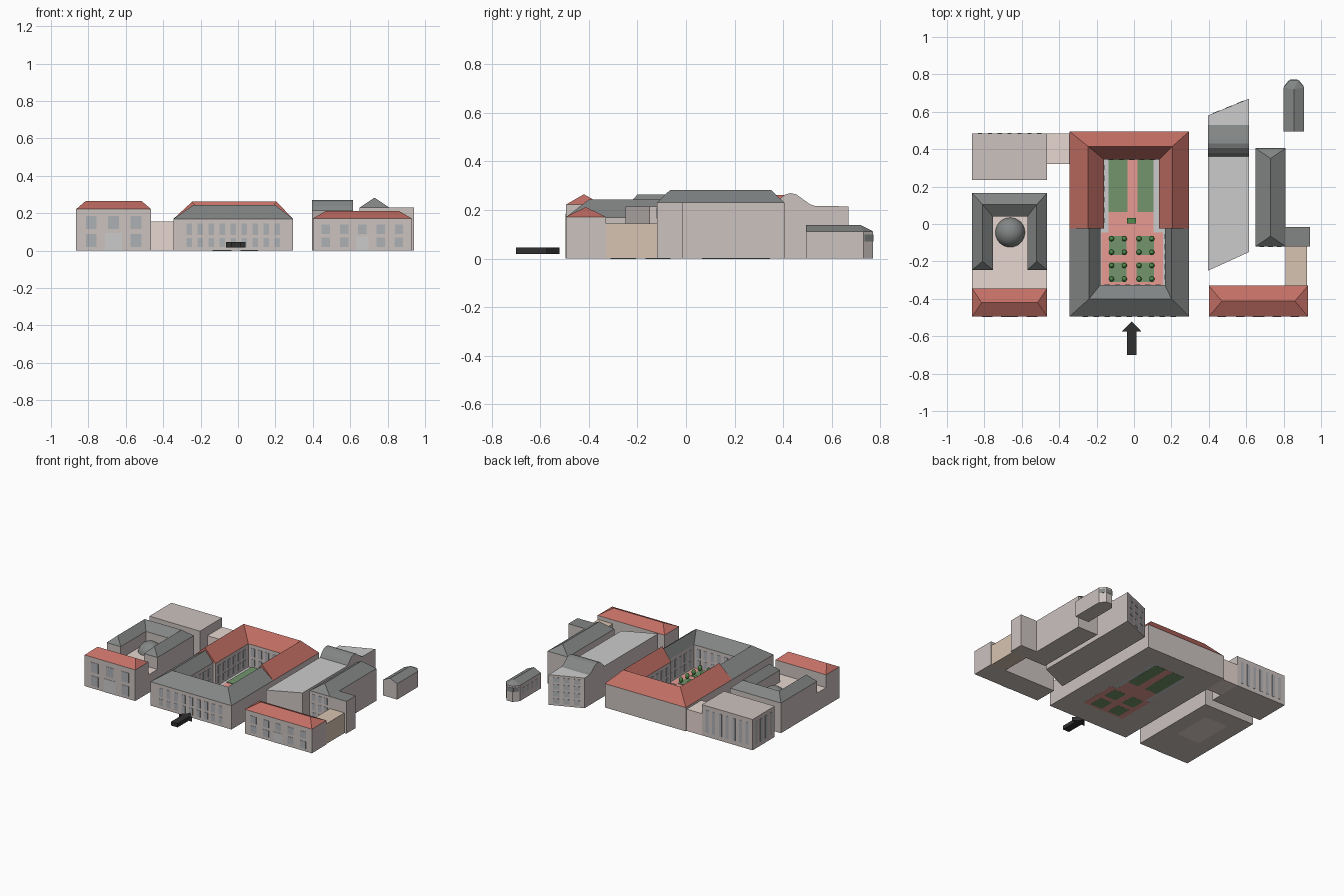
import bpy, bmesh
from math import radians
from mathutils import Vector, Matrix

if "Cube" in bpy.data.objects:
    bpy.data.objects.remove(bpy.data.objects["Cube"])

def mat(name, r, g, b):
    m = bpy.data.materials.new(name)
    m.diffuse_color = (r, g, b, 1)
    m.use_nodes = True
    m.node_tree.nodes["Principled BSDF"].inputs["Base Color"].default_value = m.diffuse_color
    return m

WALL = mat("stone", .60, .54, .52)
PINK = mat("pink_render", .80, .68, .64)
TAN = mat("tan_render", .68, .55, .44)
RED = mat("red_tile", .55, .16, .13)
SLATE = mat("slate", .23, .24, .24)
GREY = mat("grey_roof", .55, .55, .55)
GLASS = mat("glass", .42, .44, .46)
PATH = mat("path", .80, .33, .29)
GRASS = mat("grass", .17, .30, .15)
LEAF = mat("leaf", .08, .26, .07)
BLACK = mat("black", .03, .03, .03)

def finish(name, bm, mats):
    bmesh.ops.recalc_face_normals(bm, faces=bm.faces)
    me = bpy.data.meshes.new(name)
    bm.to_mesh(me)
    bm.free()
    for m in mats:
        me.materials.append(m)
    ob = bpy.data.objects.new(name, me)
    bpy.context.collection.objects.link(ob)
    return ob

def mesh(name, verts, groups):
    """groups: list of (material, faces)"""
    bm = bmesh.new()
    vs = [bm.verts.new(v) for v in verts]
    for i, (m, faces) in enumerate(groups):
        for f in faces:
            bm.faces.new([vs[k] for k in f]).material_index = i
    return finish(name, bm, [g[0] for g in groups])

def prism(name, pts, z0, z1, m, top=None):
    n = len(pts)
    vs = [(x, y, z) for z in (z0, z1) for x, y in pts]
    sides = [(i, (i + 1) % n, n + (i + 1) % n, n + i) for i in range(n)]
    return mesh(name, vs, [(m, sides + [tuple(range(n))]), (top or m, [tuple(range(n, 2 * n))])])

def box(name, x0, x1, y0, y1, z0, z1, m, top=None):
    return prism(name, [(x0, y0), (x1, y0), (x1, y1), (x0, y1)], z0, z1, m, top)

def hip(name, x0, x1, y0, y1, z, zr, inset, m):
    """Hipped roof whose ridge follows the longer side"""
    c = [(x0, y0, z), (x1, y0, z), (x1, y1, z), (x0, y1, z)]
    xm, ym = (x0 + x1) / 2, (y0 + y1) / 2
    if x1 - x0 > y1 - y0:
        r = [(x0 + inset, ym, zr), (x1 - inset, ym, zr)]
    else:
        c = c[1:] + c[:1]
        r = [(xm, y0 + inset, zr), (xm, y1 - inset, zr)]
    return mesh(name, c + r, [(m, [(0, 1, 5, 4), (1, 2, 5), (2, 3, 4, 5), (3, 0, 4), (3, 2, 1, 0)])])

def u_wing(name, outer, ridge, inner, h, zr, roof):
    """Three-sided range: walls plus ridged roof, from three parallel paths"""
    def strip(a, b):
        return [(a + i, a + i + 1, b + i + 1, b + i) for i in range(3)]
    vs = [(x, y, z) for p, z in ((outer, 0), (inner, 0), (outer, h), (inner, h)) for x, y in p]
    mesh(name + "_walls", vs, [(WALL, strip(0, 8) + strip(4, 12) + strip(0, 4)
                                + [(0, 4, 12, 8), (3, 7, 15, 11)])])
    vs = [(x, y, z) for p, z in ((outer, h), (ridge, zr), (inner, h)) for x, y in p]
    mesh(name + "_roof", vs, [(roof, strip(0, 4) + strip(4, 8) + [(0, 4, 8), (3, 7, 11)])])

def u_path(x0, x1, yend, yturn):
    return [(x0, yend), (x0, yturn), (x1, yturn), (x1, yend)]

def windows(name, p0, p1, n, rows, w, m=GLASS):
    """Grid of shallow panes spread evenly along a wall line"""
    bm = bmesh.new()
    a, b = Vector((*p0, 0)), Vector((*p1, 0))
    d = b - a
    rot = Vector((1, 0, 0)).rotation_difference(d).to_matrix().to_4x4() if d.y or d.x > 0 else Matrix()
    for z0, z1 in rows:
        for i in range(n):
            c = a + d * ((i + .5) / n)
            c.z = (z0 + z1) / 2
            bmesh.ops.create_cube(bm, size=1, matrix=Matrix.Translation(c) @ rot
                                  @ Matrix.Diagonal((w, .004, z1 - z0, 1)))
    return finish(name, bm, [m])

def balls(name, centres, r, m, seg=12, squash=1):
    bm = bmesh.new()
    for c in centres:
        bmesh.ops.create_uvsphere(bm, u_segments=seg, v_segments=max(6, seg // 2), radius=r,
                                  matrix=Matrix.Translation(c) @ Matrix.Diagonal((1, 1, squash, 1)))
    for f in bm.faces:
        f.smooth = True
    return finish(name, bm, [m])

TWO = [(.02, .068), (.085, .145)]

# central block: slate front range and red rear range round a courtyard
u_wing("front_range", u_path(-.345, .295, -.025, -.495), u_path(-.24, .20, -.025, -.40),
       u_path(-.18, .165, -.025, -.325), .17, .243, SLATE)
u_wing("rear_range", u_path(-.345, .295, -.025, .495), u_path(-.245, .205, -.025, .415),
       u_path(-.16, .135, -.025, .345), .17, .262, RED)
windows("front_range_windows", (-.29, -.495), (.24, -.495), 9, TWO, .03)
windows("front_court_windows", (-.17, -.325), (.155, -.325), 6, TWO, .028)
windows("rear_court_windows", (-.15, .345), (.125, .345), 5, TWO, .028)
for side, xf, xr in (("left", -.18, -.16), ("right", .165, .135)):
    windows(side + "_front_court_windows", (xf, -.31), (xf, -.04), 5, TWO, .028)
    windows(side + "_rear_court_windows", (xr, -.01), (xr, .33), 6, TWO, .028)

# courtyard
box("court_floor", -.18, .165, -.325, .345, 0, .004, GREY)
box("court_plaza", -.175, .155, -.325, -.045, -.0005, .007, PATH)
box("court_walk", -.135, .105, -.045, .345, -.0005, .007, PATH)
for i, (x0, x1) in enumerate(((-.135, -.035), (.02, .105))):
    box(f"lawn_{i}", x0, x1, .065, .345, -.001, .011, GRASS)
trees = []
for i, x in enumerate((-.086, .061)):
    for j, y in enumerate((-.115, -.258)):
        box(f"flower_bed_{i}{j}", x - .047, x + .047, y - .052, y + .052, -.001, .011, GRASS)
        trees += [(x + sx * .034, y + sy * .036, .032) for sx in (-1, 1) for sy in (-1, 1)]
balls("court_trees", trees, .014, LEAF, 10, 1.5)
box("court_monument", -.037, .012, .003, .033, 0, .03, LEAF)

# library block on the left
box("library_front", -.865, -.465, -.495, -.345, 0, .222, WALL)
hip("library_front_roof", -.865, -.465, -.495, -.345, .222, .265, .05, RED)
windows("library_front_upper_windows", (-.845, -.495), (-.485, -.495), 3, [(.115, .185)], .058)
for i, x in enumerate((-.785, -.545)):
    windows(f"library_front_lower_window_{i}", (x - .03, -.495), (x + .03, -.495), 1, [(.02, .09)], .058)
windows("library_door", (-.71, -.495), (-.62, -.495), 1, [(0, .095)], .09, GREY)
u_wing("library_rear", u_path(-.865, -.465, -.245, .165), u_path(-.81, -.52, -.20, .105),
       u_path(-.755, -.57, -.245, .04), .215, .264, SLATE)
box("library_link", -.865, -.465, -.345, -.245, 0, .13, WALL, PINK)
box("library_hall", -.755, -.57, -.245, .04, 0, .13, PINK)
balls("library_dome", [(-.662, -.045, .12)], .08, SLATE, 32)

# flat-roofed rear left block and its link
box("rear_left_block", -.865, -.465, .235, .485, 0, .22, WALL)
box("rear_left_link", -.465, -.345, .32, .485, 0, .155, PINK)
windows("rear_left_windows", (-.85, .485), (-.48, .485), 7, [(.03, .19)], .022)
windows("rear_left_side_windows", (-.865, .25), (-.865, .47), 4, [(.03, .19)], .022)

# skewed long hall with a curved roof crest
crest = [(.36, .215), (.38, .24), (.405, .262), (.43, .27), (.455, .264), (.485, .242), (.51, .224), (.53, .217)]
vs = []
for x, f, b in ((.395, -.25, .58), (.615, -.15, .67)):
    vs += [(x, y, z) for y, z in [(f, 0), (f, .215)] + crest + [(b, .215), (b, 0)]]
n = len(vs) // 2
quad = lambda i: (i, (i + 1) % n, n + (i + 1) % n, n + i)
mesh("skewed_hall", vs, [
    (WALL, [quad(0), quad(n - 2), quad(n - 1), tuple(range(n)), tuple(range(n, 2 * n))]),
    (GREY, [quad(1), quad(n - 3)]),
    (SLATE, [quad(i) for i in range(2, n - 3)])])
windows("skewed_hall_windows", (.41, .586), (.60, .664), 3,
        [(.015, .05), (.065, .10), (.115, .15), (.165, .20)], .04)

# tall slate range on the right with a flat annex
box("tall_range", .65, .81, -.12, .405, 0, .23, WALL)
hip("tall_range_roof", .65, .81, -.12, .405, .23, .283, .055, SLATE)
box("tall_range_annex", .81, .94, -.12, -.015, 0, .23, WALL, SLATE)
windows("tall_range_front_windows", (.66, -.12), (.80, -.12), 3,
        [(.03, .08), (.10, .145), (.165, .21)], .026)
box("tan_link", .81, .925, -.33, -.12, 0, .144, TAN)

# red-roofed front right block
box("front_right_block", .40, .93, -.495, -.33, 0, .172, WALL)
hip("front_right_roof", .40, .93, -.495, -.33, .172, .212, .07, RED)
windows("front_right_upper_windows", (.42, -.495), (.91, -.495), 5, [(.09, .14)], .045)
for i, x in enumerate((.47, .567, .763, .86)):
    windows(f"front_right_lower_window_{i}", (x - .03, -.495), (x + .03, -.495), 1, [(.02, .07)], .045)
windows("front_right_door", (.63, -.495), (.70, -.495), 1, [(0, .075)], .065, GREY)

# small building with a faceted rear end
base = [(.80, .495), (.91, .495), (.91, .73), (.878, .77), (.832, .77), (.80, .73)]
prism("chapel_walls", base, 0, .112, WALL)
mesh("chapel_roof", [(x, y, .112) for x, y in base] + [(.855, .495, .138), (.855, .72, .138)],
     [(SLATE, [(0, 6, 7, 5), (1, 2, 7, 6), (2, 3, 7), (3, 4, 7), (4, 5, 7)]), (WALL, [(0, 1, 6)])])
for i in (2, 3, 4):
    windows(f"chapel_rear_window_{i}", base[i], base[i + 1], 1, [(.07, .10)], .04, SLATE)
windows("chapel_side_windows", (.80, .52), (.80, .72), 4, [(.04, .085)], .025)

# entrance arrow
prism("entrance_arrow", [(-.038, -.70), (.013, -.70), (.013, -.575), (.04, -.575), (-.012, -.52),
                         (-.065, -.575), (-.038, -.575)], .018, .045, BLACK)
